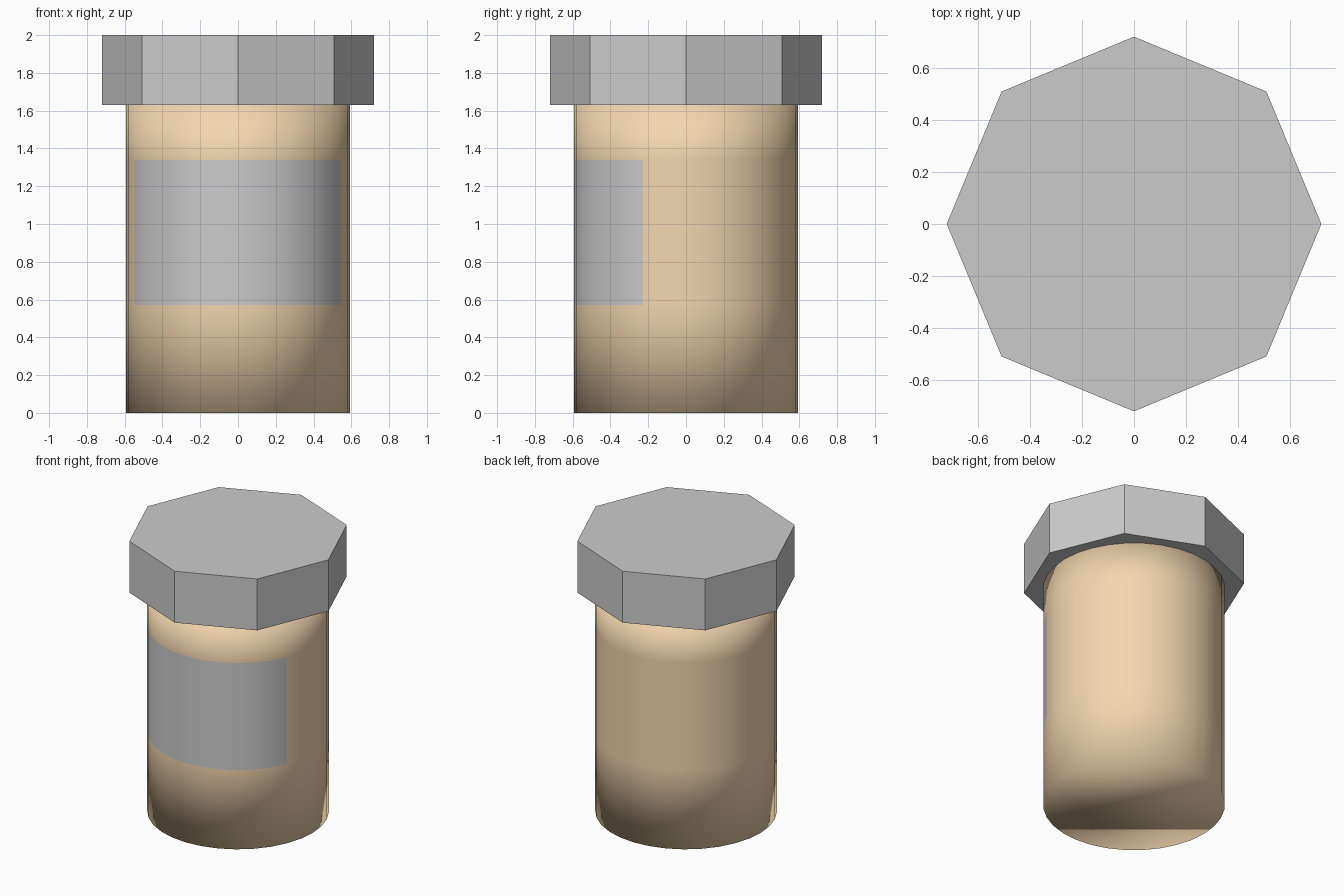
import bpy, bmesh
from math import cos, sin, tau

if "Cube" in bpy.data.objects:
    bpy.data.objects.remove(bpy.data.objects["Cube"])


def ring(bm, n, r, z):
    # ring starts at the front (-y)
    return [bm.verts.new((r * sin(tau * i / n), -r * cos(tau * i / n), z)) for i in range(n)]


def stacked_prism(name, n, r, heights, mats=(), smooth=False, is_label=None):
    bm = bmesh.new()
    rings = [ring(bm, n, r, z) for z in heights]
    for level, (a, b) in enumerate(zip(rings, rings[1:])):
        for i in range(n):
            j = (i + 1) % n
            f = bm.faces.new((a[i], a[j], b[j], b[i]))
            if is_label and is_label(level, i):
                f.material_index = 1
    bm.faces.new(rings[0][::-1])
    bm.faces.new(rings[-1])
    for f in bm.faces:
        f.smooth = smooth
    me = bpy.data.meshes.new(name)
    bm.to_mesh(me)
    bm.free()
    for m in mats:
        me.materials.append(m)
    ob = bpy.data.objects.new(name, me)
    bpy.context.collection.objects.link(ob)
    return ob


def material(name, color):
    m = bpy.data.materials.new(name)
    m.diffuse_color = (*color, 1)
    m.use_nodes = True
    m.node_tree.nodes["Principled BSDF"].inputs["Base Color"].default_value = m.diffuse_color
    return m


amber = material("amber", (0.90, 0.68, 0.43))
grey = material("label_grey", (0.8, 0.8, 0.8))

# Bottle body, with the label as the 12 front faces of the middle band
stacked_prism("bottle_body", 32, 0.593, (0, 0.57, 1.34, 1.63), (amber, grey), True,
              lambda level, i: level == 1 and (i < 6 or i >= 26))

# Eight-sided cap
stacked_prism("cap", 8, 0.72, (1.63, 2.0))
